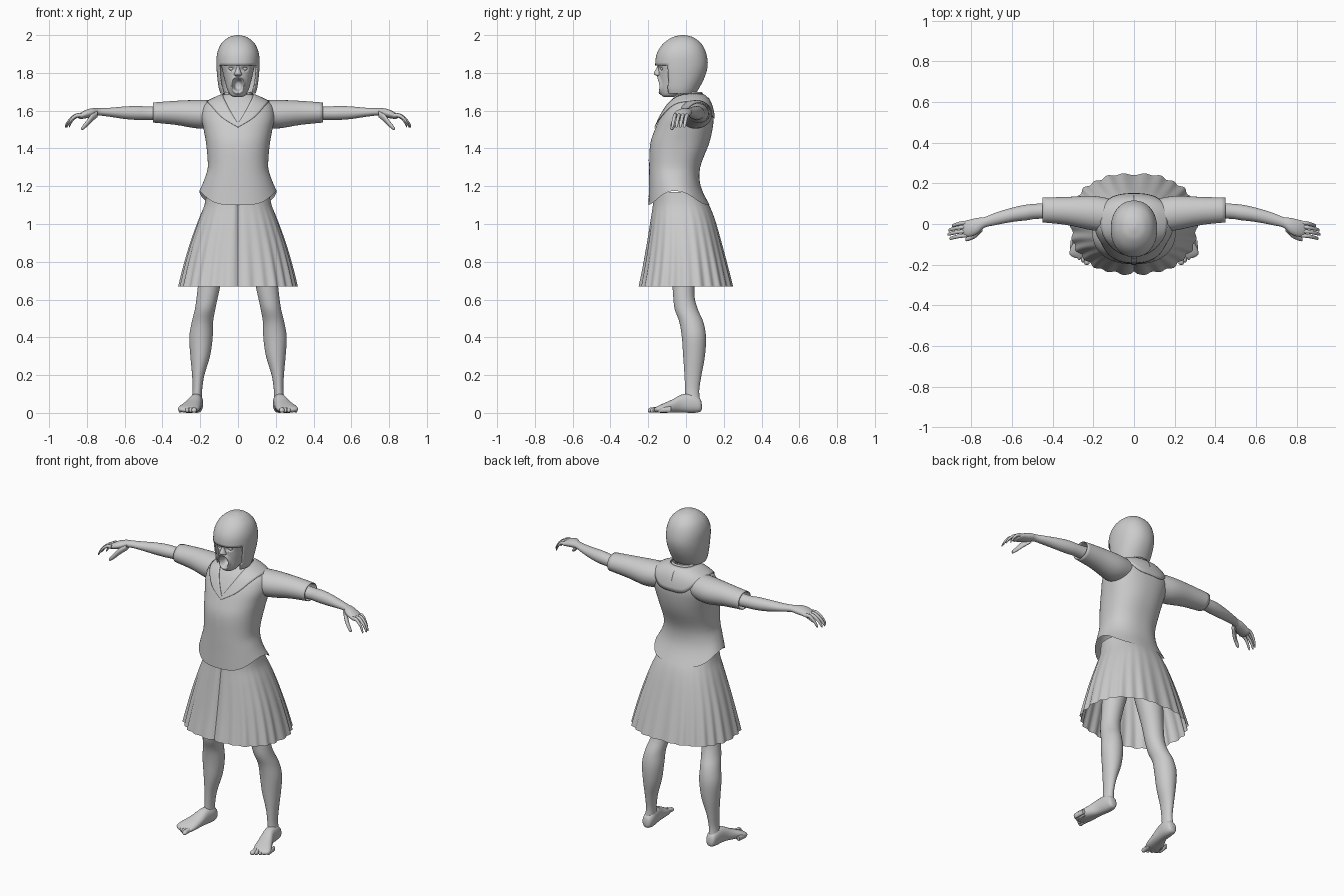
import bpy, bmesh, math
from mathutils import Vector


def finish(name, bm, mirror=False, thick=0.0, target=None, offset=0.006):
    bmesh.ops.recalc_face_normals(bm, faces=bm.faces)
    me = bpy.data.meshes.new(name)
    bm.to_mesh(me)
    bm.free()
    me.polygons.foreach_set("use_smooth", [True] * len(me.polygons))
    me.set_sharp_from_angle(angle=math.radians(45))
    ob = bpy.data.objects.new(name, me)
    bpy.context.collection.objects.link(ob)
    if target:
        m = ob.modifiers.new("wrap", 'SHRINKWRAP')
        m.target, m.offset = target, offset
        m.wrap_mode = 'ABOVE_SURFACE'
    if thick:
        m = ob.modifiers.new("thickness", 'SOLIDIFY')
        m.thickness = thick
    if mirror:
        ob.modifiers.new("mirror", 'MIRROR').merge_threshold = 0.0001
    return ob


def spline(rows, steps):
    """Catmull-Rom through tuples of numbers."""
    out = []
    for i in range(len(rows) - 1):
        q = [rows[max(0, min(len(rows) - 1, i + k))] for k in (-1, 0, 1, 2)]
        for s in range(steps):
            t = s / steps
            out.append(tuple(0.5 * (2*b + (c-a)*t + (2*a-5*b+4*c-d)*t*t + (3*b-a-3*c+d)*t**3)
                             for a, b, c, d in zip(*q)))
    return out + [rows[-1]]


def loft(name, secs, axis='z', n=24, p=2.0, steps=4, caps=True, deform=None, cut=None, **kw):
    """Skin through (position, min a, max a, min b, max b) sections along an axis."""
    bm = bmesh.new()
    rings = []
    for pos, a0, a1, b0, b1 in spline(secs, steps):
        ring = []
        for k in range(n):
            ang = 2 * math.pi * k / n
            c, s = math.cos(ang), math.sin(ang)
            a = (a0+a1)/2 + (a1-a0)/2 * math.copysign(abs(c)**(2/p), c)
            b = (b0+b1)/2 + (b1-b0)/2 * math.copysign(abs(s)**(2/p), s)
            co = Vector({'z': (a, b, pos), 'x': (pos, a, b), 'y': (a, pos, b)}[axis])
            ring.append(bm.verts.new(deform(co, ang) if deform else co))
        rings.append(ring)
    for r, q in zip(rings, rings[1:]):
        for k in range(n):
            bm.faces.new((r[k], r[(k+1) % n], q[(k+1) % n], q[k]))
    if caps:
        bm.faces.new(rings[0])
        bm.faces.new(rings[-1])
    if cut:
        bmesh.ops.delete(bm, geom=[f for f in bm.faces if cut(f.calc_center_median())], context='FACES')
    return finish(name, bm, **kw)


def sheet(name, inner, outer, rows=6, **kw):
    """Strip of cloth between two smooth lines."""
    bm = bmesh.new()
    A, B = spline(inner, 6), spline(outer, 6)
    grid = [[bm.verts.new(Vector(a).lerp(Vector(b), j / rows)) for a, b in zip(A, B)]
            for j in range(rows + 1)]
    for r, q in zip(grid, grid[1:]):
        for k in range(len(A) - 1):
            bm.faces.new((r[k], r[k+1], q[k+1], q[k]))
    return finish(name, bm, **kw)


def ball(name, loc, scale, **kw):
    bm = bmesh.new()
    bmesh.ops.create_uvsphere(bm, u_segments=16, v_segments=10, radius=1)
    bmesh.ops.scale(bm, vec=scale, verts=bm.verts)
    bmesh.ops.translate(bm, vec=loc, verts=bm.verts)
    return finish(name, bm, **kw)


# Head with open mouth and eye hollows
def face(co, ang):
    if co.y < -0.05:
        d = math.hypot(co.x / 0.026, (co.z - 1.737) / 0.034)
        if d < 1:
            co.y += 0.045 * (1 - d**4)
        elif d < 1.6:
            co.y -= 0.010 * math.sin((d - 1) / 0.6 * math.pi)
        e = math.hypot((abs(co.x) - 0.034) / 0.024, (co.z - 1.822) / 0.015)
        co.y += 0.012 * max(0, 1 - e * e)
    return co

loft("head", [(1.672, -.02, .02, -.115, -.07), (1.682, -.04, .04, -.13, -.04), (1.71, -.056, .056, -.138, .0),
              (1.75, -.068, .068, -.142, .04), (1.80, -.08, .08, -.145, .07), (1.86, -.09, .09, -.148, .09),
              (1.93, -.08, .08, -.12, .07), (1.97, -.04, .04, -.07, .03)], n=96, p=2.2, steps=8, deform=face)
loft("nose", [(1.782, -.012, .012, -.150, -.125), (1.79, -.021, .021, -.166, -.125),
              (1.802, -.017, .017, -.17, -.125), (1.825, -.009, .009, -.156, -.125),
              (1.845, -.007, .007, -.15, -.125)], n=16)
ball("eye", (.034, -.122, 1.822), (.016, .013, .011), mirror=True)
loft("neck", [(1.57, -.065, .065, -.06, .08), (1.65, -.052, .052, -.06, .05), (1.76, -.05, .05, -.065, .045)])

# Bobbed hair, opened around the face
loft("hair", [(1.69, -.093, .093, -.128, .052), (1.72, -.102, .102, -.14, .07), (1.78, -.11, .11, -.155, .1),
              (1.84, -.114, .114, -.163, .115), (1.90, -.111, .111, -.155, .108), (1.95, -.092, .092, -.125, .085),
              (1.985, -.056, .056, -.08, .045), (1.997, -.022, .022, -.042, .008), (2.0, -.004, .004, -.022, -.014)],
     n=72, p=2.15, deform=lambda co, a: co,
     cut=lambda c: c.z < 1.70 and abs(c.z - 1.69) < 1e-5 or (c.z < 1.84 and c.y < -.095), thick=.007)

# Blouse with raised side hem
def hem(co, ang):
    w = max(0, min(1, (1.3 - co.z) / .2))
    co.z += .075 * w * abs(math.cos(ang + .12 * math.copysign(1, math.cos(ang))))**4
    return co

blouse = loft("blouse", [(1.10, -.205, .205, -.198, .125), (1.2, -.178, .178, -.196, .078),
                         (1.3, -.16, .16, -.195, .075), (1.42, -.168, .168, -.19, .12),
                         (1.5, -.182, .182, -.165, .14), (1.57, -.195, .195, -.135, .146),
                         (1.63, -.18, .18, -.10, .133), (1.665, -.125, .125, -.07, .115),
                         (1.685, -.075, .075, -.05, .085)], n=80, p=2.3, caps=False, deform=hem)
loft("sleeve", [(.10, -.04, .12, 1.52, 1.655), (.2, -.032, .138, 1.505, 1.657), (.33, -.005, .133, 1.525, 1.652),
                (.45, .008, .13, 1.537, 1.643)], 'x', n=32, caps=False, mirror=True, thick=.004)

# Sailor collar with V front, and button placket
sheet("collar",
      [(0, .09, 1.70), (.055, .07, 1.70), (.08, .01, 1.695), (.065, -.07, 1.64), (.03, -.135, 1.58), (0, -.17, 1.535)],
      [(0, .16, 1.56), (.09, .15, 1.57), (.165, .08, 1.65), (.155, -.06, 1.64), (.09, -.14, 1.57), (0, -.175, 1.515)],
      target=blouse, thick=.003, mirror=True)
loft("collar_stand", [(1.66, -.078, .078, -.06, .095), (1.70, -.07, .07, -.045, .085)],
     n=40, caps=False, cut=lambda c: c.y < -.03, thick=.005)
sheet("placket", [(-.012, -.21, 1.105), (-.012, -.21, 1.3), (-.012, -.17, 1.525)],
      [(.012, -.21, 1.105), (.012, -.21, 1.3), (.012, -.17, 1.525)], rows=3, target=blouse, offset=.003)

# Pleated skirt
def pleat(co, ang):
    t = max(0, min(1, (1.12 - co.z) / .45))
    k = .018 * t * (math.cos(26 * ang) + .5 * math.sin(11 * ang)) - .012 * t
    co.x *= 1 + k
    co.y *= 1 + k
    if co.y < 0:
        co.y += .012 * math.exp(-(co.x / .01)**2)
    return co

loft("skirt", [(.67, -.315, .315, -.25, .25), (.78, -.288, .288, -.228, .222), (.9, -.253, .253, -.207, .19),
               (1.02, -.21, .21, -.188, .155), (1.10, -.178, .178, -.176, .122), (1.17, -.165, .165, -.17, .075)],
     n=208, p=2.35, caps=False, deform=pleat)

# Legs and feet
loft("leg", [(.06, .19, .248, -.005, .075), (.12, .19, .24, -.005, .07), (.2, .178, .243, -.008, .082),
             (.3, .148, .252, -.015, .1), (.4, .134, .258, -.022, .106), (.48, .132, .245, -.035, .092),
             (.55, .12, .228, -.06, .062), (.62, .105, .218, -.068, .045), (.72, .082, .208, -.075, .05),
             (.86, .04, .2, -.09, .065), (1.0, .005, .17, -.1, .08), (1.1, .0, .14, -.09, .06)],
     n=32, mirror=True)
loft("foot", [(.084, .208, .23, .02, .045), (.075, .192, .245, .006, .075), (.04, .184, .253, 0, .10),
              (-.02, .19, .262, .002, .098), (-.07, .195, .285, .002, .072), (-.12, .202, .312, 0, .05),
              (-.15, .212, .316, .002, .036), (-.168, .225, .29, .006, .025)], 'y', p=2.3, mirror=True)
for i in range(5):
    x, tip, r = .232 + .0185 * i, -.202 + .013 * i, .0135 if i == 0 else .009
    loft(f"toe_{i+1}", [(tip + .07, x-r-.004, x+r-.004, .002, .034), (tip + .03, x-r, x+r, .002, .03),
                        (tip + .008, x-r, x+r, .001, .026), (tip, x-.004, x+.004, .008, .016)],
         'y', n=12, mirror=True)

# Arms and hands
loft("arm", [(.25, .01, .12, 1.535, 1.638), (.45, .026, .102, 1.55, 1.622), (.53, .018, .095, 1.551, 1.625),
             (.6, .01, .08, 1.556, 1.622), (.68, -.005, .056, 1.568, 1.615), (.735, -.018, .034, 1.574, 1.613),
             (.77, -.048, .03, 1.567, 1.613), (.805, -.062, .022, 1.56, 1.604), (.835, -.06, .014, 1.556, 1.588),
             (.848, -.045, .0, 1.562, 1.578)], 'x', mirror=True)
for i, length in enumerate((.07, .088, .092, .082)):
    y, r = .006 - .021 * i, .0095
    path = [(0, 0, 1.575), (.35, -.002, 1.574), (.7, -.008, 1.553), (.95, -.014, 1.522), (1, -.015, 1.512)]
    loft(f"finger_{i+1}", [(.825 + length * t, y+dy-r*s, y+dy+r*s, z - .011*s, z + .011*s)
                           for (t, dy, z), s in zip(path, (1, 1, .95, .8, .25))], 'x', n=12, mirror=True)
loft("thumb", [(.745, -.035, .0, 1.565, 1.6), (.775, -.065, -.03, 1.54, 1.582), (.8, -.078, -.052, 1.515, 1.55),
               (.822, -.085, -.064, 1.498, 1.522), (.83, -.08, -.07, 1.5, 1.51)], 'x', n=12, mirror=True)
